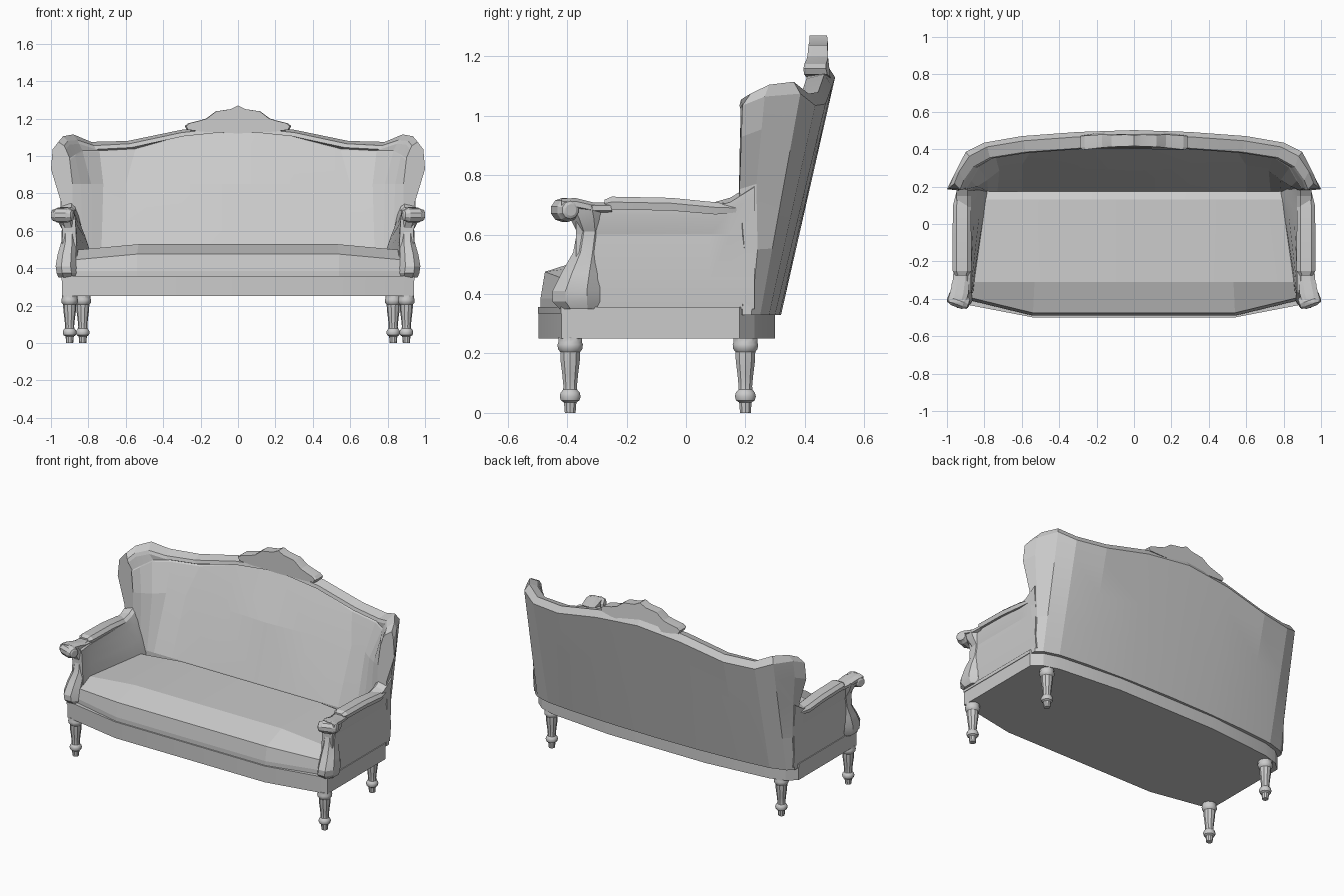
import bpy, bmesh, math
from mathutils import Vector, Matrix

cube = bpy.data.objects.get("Cube")
if cube:
    bpy.data.objects.remove(cube, do_unlink=True)

GREY = (0.6, 0.6, 0.6, 1)
mat = bpy.data.materials.new("plain_grey")
mat.use_nodes = True
mat.diffuse_color = GREY
mat.node_tree.nodes["Principled BSDF"].inputs["Base Color"].default_value = GREY


def loft(name, rings, mirror=False, angle=20):
    """Skin a list of equal closed rings and cap both ends."""
    bm = bmesh.new()
    rows = [[bm.verts.new(p) for p in ring] for ring in rings]
    n = len(rows[0])
    for a, b in zip(rows, rows[1:]):
        for i in range(n):
            j = (i + 1) % n
            bm.faces.new((a[i], a[j], b[j], b[i]))
    bm.faces.new(rows[0])
    bm.faces.new(rows[-1])
    bmesh.ops.recalc_face_normals(bm, faces=bm.faces)
    mesh = bpy.data.meshes.new(name)
    bm.to_mesh(mesh)
    bm.free()
    mesh.materials.append(mat)
    ob = bpy.data.objects.new(name, mesh)
    bpy.context.collection.objects.link(ob)
    if mirror:
        ob.modifiers.new("mirror", 'MIRROR').use_axis[0] = True
    bpy.ops.object.select_all(action='DESELECT')
    ob.select_set(True)
    bpy.context.view_layer.objects.active = ob
    bpy.ops.object.shade_smooth_by_angle(angle=math.radians(angle))


def both_sides(rings):
    """Extend rings running from the centre to +x over to -x."""
    flip = [[(-p[0], p[1], p[2]) for p in r] for r in reversed(rings[1:])]
    return flip + rings


def slab(name, half, z0, z1, grow=1.0):
    """Extrude a symmetric plan outline upwards."""
    plan = half + [(-x, y) for x, y in reversed(half)]
    loft(name, [[(x * grow, y * grow, z) for x, y in plan] for z in (z0, z1)])


def lathe(profile, sides, matrix):
    """Rings of (radius, height) around a local z axis."""
    return [[matrix @ Vector((r * math.cos(math.tau * k / sides),
                              r * math.sin(math.tau * k / sides), z))
             for k in range(sides)] for r, z in profile]


# Base frame with its thin top moulding
PLAN = [(.54, -.497), (.94, -.42), (.94, .18), (.88, .23), (.78, .26), (.35, .3)]
slab("base_frame", PLAN, .25, .335)
slab("base_moulding", PLAN, .335, .357, 1.004)

# Seat cushion, narrowing towards the back between the arms
seat = []
for x, front, drop in ((0, -.49, 0), (.54, -.49, 0), (.87, -.41, .03)):
    seat.append([(x, front, .35), (x, front, .385), (x, front + .015, .475 - drop),
                 (x * .985, -.31, .528 - drop), (x * .92, .13, .522 - drop),
                 (x * .91, .2, .48 - drop), (x * .91, .2, .35)])
loft("seat_cushion", both_sides(seat), angle=8)

# Winged backrest, lofted from the centre round to the wing fronts
OUT_TOP = [(0, .502, 1.17), (.3, .492, 1.14), (.6, .47, 1.08), (.8, .435, 1.075),
           (.9, .385, 1.115), (.965, .29, 1.105), (1, .215, 1.075)]
OUT_LOW = [(0, .32), (.3, .315), (.6, .3), (.8, .28), (.9, .25), (.938, .22), (.94, .19)]
RIM = [(0, .43, 1.16), (.3, .42, 1.13), (.58, .4, 1.07), (.77, .37, 1.06),
       (.86, .32, 1.09), (.91, .25, 1.085), (.93, .2, 1.06)]
PANEL = [(0, .42, 1.13), (.3, .41, 1.1), (.55, .39, 1.03), (.74, .36, 1.02),
         (.83, .3, 1.02), (.87, .23, 1), (.9, .185, .98)]
MID = [(0, .285), (.3, .3), (.6, .315), (.72, .285), (.785, .235), (.84, .2), (.885, .18)]
LOW_X = [0, .3, .6, .73, .78, .83, .88]
# Share of the height, and how far the wing has flared outwards there
FLARE = [(0, 0), (.3, 0), (.6, .1), (.85, 1), (1, .85)]
back = []
for top, low, rim, pan, mid, lx in zip(OUT_TOP, OUT_LOW, RIM, PANEL, MID, LOW_X):
    ring = []
    for t, flare in FLARE:
        ring.append((low[0] + (top[0] - low[0]) * flare,
                     low[1] + (top[1] - low[1]) * t - .025 * (lx > .82) * (t > .5),
                     .33 + (top[2] - .04 - .33) * t))
    ring += [((ring[-1][0] + rim[0]) / 2, (top[1] + rim[1]) / 2 + .01, top[2]),
             (rim[0], rim[1] - .015, rim[2] - .005),
             (rim[0] - .01 * (rim[0] > 0), rim[1] - .02, rim[2] - .025),
             (pan[0], pan[1] + .008, pan[2] + .008), pan,
             (mid[0], mid[1], .85), (lx, .175, .5), (lx, .175, .34)]
    back.append(ring)
loft("backrest", both_sides(back), angle=6)

# Carved crest on the middle of the top rail
CREST = [(0, 1.27), (.04, 1.25), (.12, 1.238), (.17, 1.2), (.21, 1.188),
         (.265, 1.175), (.285, 1.16), (.275, 1.14), (.2, 1.13), (0, 1.12)]
outline = CREST + [(-x, z) for x, z in reversed(CREST[1:-1])]
loft("carved_crest", [[(x * s, y - .25 * x * x + lean * (1.27 - z), z) for x, z in outline]
                      for y, s, lean in ((.416, .97, 0), (.428, 1, 0), (.475, 1, .15))])

# Arm bodies: side panels whose inner face leans in towards the back.
# Section points hold x, z and their share of that lean.
ARM = [(.938, .35, 0), (.945, .45, 0), (.938, .6, 0), (.95, .66, 0), (.95, .69, 0),
       (.89, .705, 0), (.872, .69, 0), (.868, .64, .2), (.865, .57, .6),
       (.862, .49, .9), (.86, .44, 1), (.86, .35, 1)]
arm = []
for y, lift, lean in ((-.37, -.01, 0), (-.29, 0, .012), (.08, 0, .07), (.15, .02, .08), (.23, .07, .08)):
    arm.append([(x - lean * share, y, z + lift * (z > .62)) for x, z, share in ARM])
loft("arm_body", arm, True, 12)

# Padded arm rests
pad = []
for y, s, z in ((-.275, .7, .705), (-.25, 1, .71), (-.05, 1, .706), (.1, .95, .692), (.17, .6, .69)):
    pad.append([(.92 + dx * s, y, z + dz * s) for dx, dz in
                ((-.045, -.025), (-.05, 0), (-.03, .018), (.03, .018), (.05, 0), (.045, -.025))])
loft("arm_pad", pad, True)

# Curved front posts: height, centre x, centre y, half width, half depth
OCT = [(1, .45), (.45, 1), (-.45, 1), (-1, .45), (-1, -.45), (-.45, -1), (.45, -1), (1, -.45)]
POST = [(.35, .91, -.36, .05, .065), (.375, .915, -.37, .055, .08),
        (.41, .92, -.37, .055, .08), (.47, .915, -.355, .05, .065),
        (.54, .905, -.335, .04, .045), (.61, .905, -.325, .037, .042),
        (.655, .92, -.335, .045, .055), (.7, .93, -.35, .045, .07)]
loft("arm_post", [[(cx + a * w, cy + b * d, z) for a, b in OCT]
                  for z, cx, cy, w, d in POST], True)

# Scrolled arm ends, turned slightly outward
turn = (Matrix.Translation((.938, -.408, .683)) @ Matrix.Rotation(math.radians(20), 4, 'Z')
        @ Matrix.Rotation(math.radians(90), 4, 'Y'))
loft("arm_scroll", lathe([(.02, -.06), (.03, -.055), (.034, -.04), (.04, -.03), (.04, .03),
                          (.034, .04), (.03, .055), (.02, .06)], 10, turn), True)
neck = []
for y, x, z, w, h in ((-.42, .945, .705, .045, .017), (-.37, .935, .703, .05, .02),
                      (-.31, .925, .69, .045, .018), (-.25, .92, .69, .045, .018)):
    neck.append([(x + a * w, y, z + b * h) for a, b in OCT])
loft("arm_neck", neck, True)

# Turned legs
LEG = [(.019, 0), (.022, .035), (.033, .042), (.037, .055), (.034, .068), (.025, .078),
       (.024, .09), (.028, .13), (.034, .175), (.035, .205), (.043, .215), (.045, .23),
       (.042, .238), (.042, .255)]
for name, x, y in (("front_leg", .9, -.39), ("back_leg", .83, .2)):
    loft(name, lathe(LEG, 10, Matrix.Translation((x, y, 0))), True, 35)
